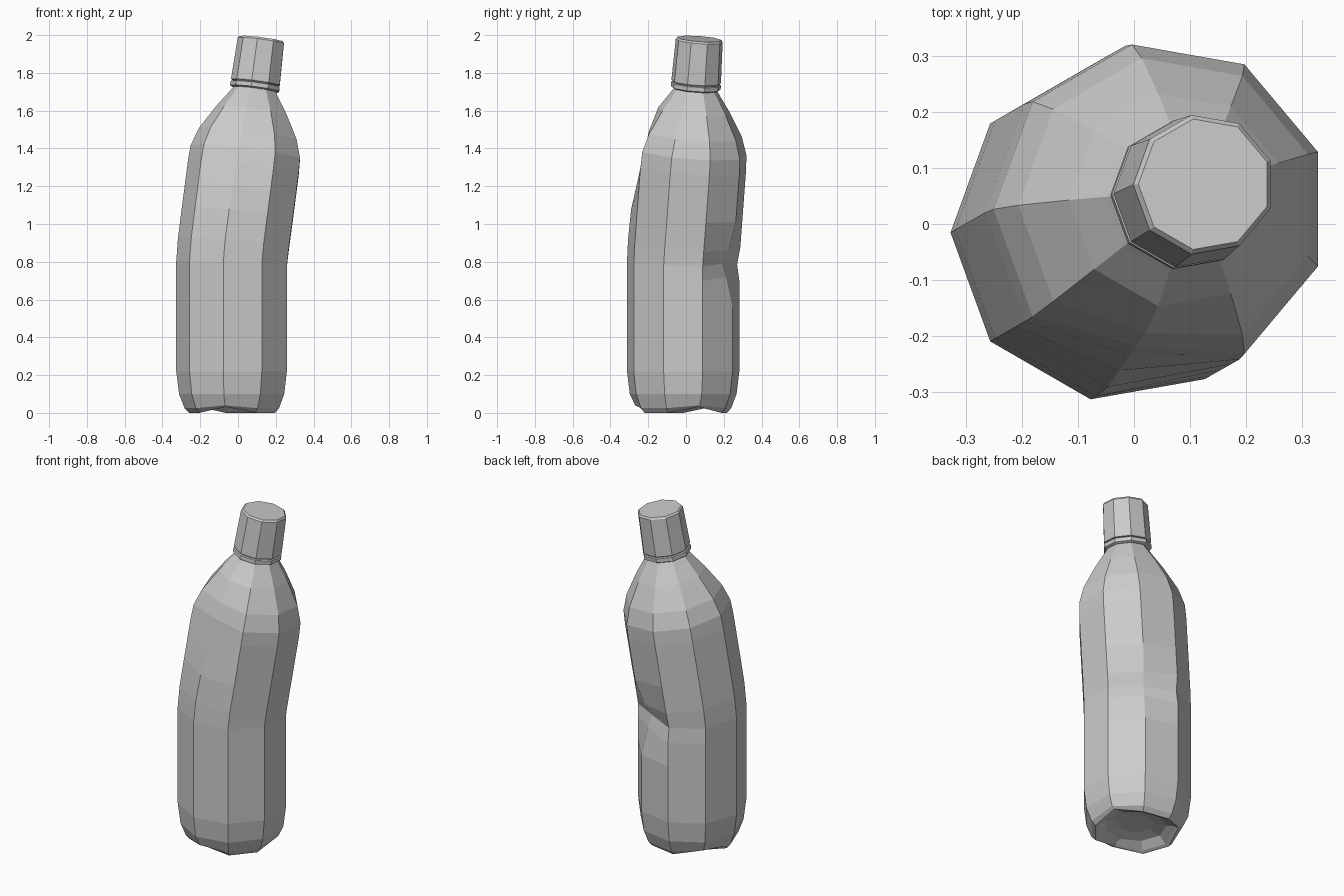
import bpy, bmesh, math

if "Cube" in bpy.data.objects:
    bpy.data.objects.remove(bpy.data.objects["Cube"])

SIDES = 9
BASE = (-0.025, -0.015)     # centre of the upright lower body
LEAN = (0.130, 0.074)       # sideways shift per unit height above the bend
BEND_Z = 0.82


def ring(z, r, offsets=None):
    """Nine points around the bent axis; offsets = {corner angle: (inward, up)}."""
    up = max(0.0, z - BEND_Z)
    t = min(1.0, max(0.0, (z - 0.72) / 0.2))    # ring tilt grows through the bend
    pts = []
    for i in range(SIDES):
        a = 20 + 40 * i
        inward, lift = (offsets or {}).get(a, (0, 0))
        dx = (r - inward) * math.cos(math.radians(a))
        dy = (r - inward) * math.sin(math.radians(a))
        pts.append((BASE[0] + LEAN[0] * up + dx, BASE[1] + LEAN[1] * up + dy,
                    z + lift - t * (LEAN[0] * dx + LEAN[1] * dy)))
    return pts


def loft(name, rings):
    """Skin a stack of rings and close both ends."""
    bm = bmesh.new()
    loops = [[bm.verts.new(p) for p in ring(*r)] for r in rings]
    for lo, hi in zip(loops, loops[1:]):
        for i in range(SIDES):
            j = (i + 1) % SIDES
            bm.faces.new((lo[i], lo[j], hi[j], hi[i]))
    bm.faces.new(loops[0][::-1])
    bm.faces.new(loops[-1])
    bmesh.ops.recalc_face_normals(bm, faces=bm.faces)
    mesh = bpy.data.meshes.new(name)
    bm.to_mesh(mesh)
    bm.free()
    ob = bpy.data.objects.new(name, mesh)
    bpy.context.collection.objects.link(ob)
    return ob


# Bottle: dished base with three notches, crease at the bend, dent in the upper front
notch = {a: (0.0, 0.032) for a in (20, 140, 260)}
loft("bottle", [
    (0.06, 0.10), (0.045, 0.17), (0.008, 0.215, notch), (0.0, 0.235, notch),
    (0.025, 0.258, {a: (0, 0.015) for a in notch}), (0.10, 0.287), (0.22, 0.302), (0.56, 0.302),
    (0.70, 0.302, {60: (0.04, 0.02)}),
    (0.79, 0.302, {60: (0.065, 0.01), 100: (0.012, 0)}),
    (0.89, 0.302, {60: (0.03, 0)}),
    (1.05, 0.302, {260: (0.005, 0)}),
    (1.18, 0.302, {260: (0.025, 0)}),
    (1.30, 0.302, {260: (0.045, 0)}),
    (1.38, 0.298, {260: (0.05, 0)}),
    (1.475, 0.266, {260: (0.035, 0)}),
    (1.60, 0.192), (1.68, 0.136), (1.71, 0.116), (1.765, 0.112),
])

# Sealing ring below the cap
loft("neck_ring", [(1.712, 0.124), (1.718, 0.134), (1.74, 0.134), (1.744, 0.128)])

# Screw cap, slightly tapered with a chamfered top
loft("cap", [(1.748, 0.130), (1.754, 0.133), (1.97, 0.126), (1.98, 0.118)])
